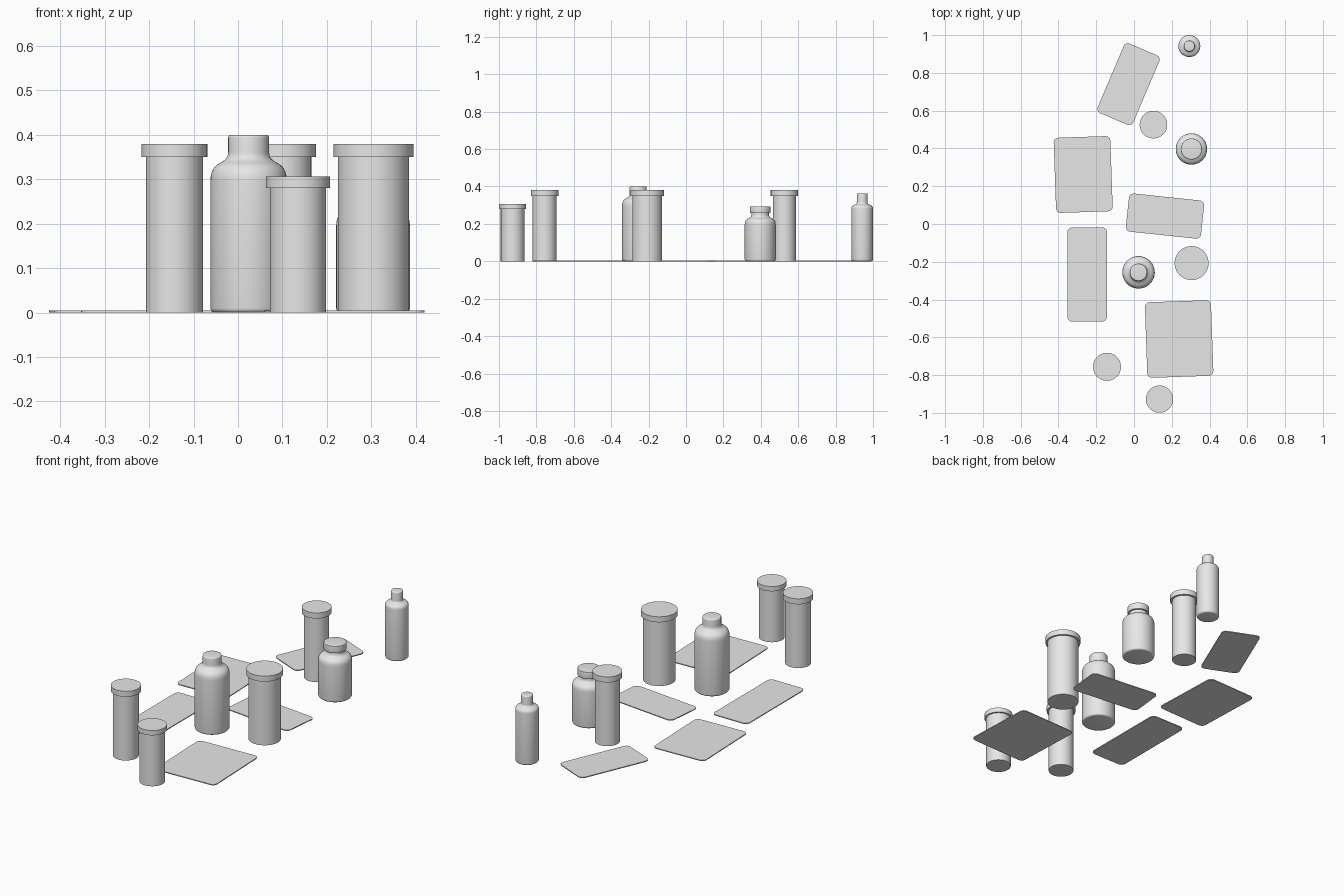
import bpy, bmesh, math
from mathutils import Vector, Matrix
from mathutils.geometry import interpolate_bezier

cube = bpy.data.objects.get("Cube")
if cube:
    bpy.data.objects.remove(cube, do_unlink=True)

gray = bpy.data.materials.new("plain gray")
gray.use_nodes = True
gray.diffuse_color = (0.8, 0.8, 0.8, 1)
gray.node_tree.nodes["Principled BSDF"].inputs["Base Color"].default_value = (0.8, 0.8, 0.8, 1)


def finish(bm, name, location, turn=0.0):
    bmesh.ops.recalc_face_normals(bm, faces=bm.faces)
    mesh = bpy.data.meshes.new(name)
    bm.to_mesh(mesh)
    bm.free()
    mesh.materials.append(gray)
    obj = bpy.data.objects.new(name, mesh)
    bpy.context.collection.objects.link(obj)
    obj.location = location
    obj.rotation_euler.z = math.radians(turn)
    bpy.ops.object.select_all(action="DESELECT")
    obj.select_set(True)
    bpy.context.view_layer.objects.active = obj
    bpy.ops.object.shade_smooth_by_angle(angle=math.radians(35))
    return obj


def lathe(name, x, y, profile, steps=48):
    """Spin a (radius, height) profile around the vertical axis."""
    bm = bmesh.new()
    verts = [bm.verts.new((r, 0, z)) for r, z in profile]
    edges = [bm.edges.new(pair) for pair in zip(verts, verts[1:])]
    bmesh.ops.spin(bm, geom=verts + edges, cent=(0, 0, 0), axis=(0, 0, 1),
                   angle=math.tau, steps=steps)
    bmesh.ops.remove_doubles(bm, verts=bm.verts, dist=0.0001)
    return finish(bm, name, (x, y, 0))


def rounded(radius, z, size, top):
    """Quarter-round edge at the bottom or top of a turned part."""
    pts = []
    for i in range(5):
        a = math.pi / 2 * i / 4
        pts.append((radius - size + size * math.sin(a), z + size * (1 - math.cos(a))))
    if top:
        pts = [(r, 2 * z - h) for r, h in reversed(pts)]
    return pts


def shoulder(radius, z, neck, neck_z):
    """S-curve running from the body wall into the neck."""
    h = neck_z - z
    curve = interpolate_bezier(Vector((radius, z, 0)), Vector((radius, z + h * 0.8, 0)),
                               Vector((neck, z + h * 0.5, 0)), Vector((neck, neck_z, 0)), 14)
    return [(p.x, p.y) for p in curve]


def bottle(name, x, y, radius, z, neck, neck_z, height):
    profile = [(0, 0)] + rounded(radius, 0, 0.01, False)
    profile += shoulder(radius, z, neck, neck_z)
    profile += rounded(neck, height, 0.006, True) + [(0, height)]
    return lathe(name, x, y, profile)


def vial(name, x, y, radius, cap_radius, cap_z, height):
    lathe(name + "_body", x, y, [(0, 0), (radius, 0), (radius, cap_z), (0, cap_z)])
    lathe(name + "_cap", x, y,
          [(0, cap_z), (cap_radius, cap_z), (cap_radius, height), (0, height)])


def card(name, x, y, width, depth, turn):
    bm = bmesh.new()
    thick = 0.005
    bmesh.ops.create_cube(bm, size=1, matrix=Matrix.Diagonal((width, depth, thick, 1)))
    upright = [e for e in bm.edges if abs(e.verts[0].co.z - e.verts[1].co.z) > thick / 2]
    bmesh.ops.bevel(bm, geom=upright, offset=0.025, segments=5, profile=0.5, affect="EDGES")
    finish(bm, name, (x, y, thick / 2), turn)


# Bottles with narrow necks
bottle("slim_bottle", 0.293, 0.942, 0.058, 0.28, 0.029, 0.315, 0.363)
bottle("large_bottle", 0.024, -0.256, 0.086, 0.295, 0.046, 0.362, 0.40)

# Squat jar: its neck sits below a wider lid
bottle("squat_jar", 0.304, 0.397, 0.083, 0.195, 0.047, 0.25, 0.27)
lathe("squat_jar_lid", 0.304, 0.397,
      [(0, 0.257)] + rounded(0.056, 0.257, 0.003, False)
      + rounded(0.056, 0.294, 0.003, True) + [(0, 0.294)])

# Straight vials with overhanging flat caps
vial("back_vial", 0.103, 0.526, 0.062, 0.073, 0.35, 0.38)
vial("wide_vial", 0.305, -0.207, 0.08, 0.09, 0.35, 0.38)
vial("left_vial", -0.143, -0.756, 0.064, 0.074, 0.35, 0.38)
vial("short_vial", 0.135, -0.927, 0.0635, 0.072, 0.28, 0.306)

# Thin rounded mats lying on the ground
card("back_mat", -0.029, 0.74, 0.205, 0.40, -23)
card("large_left_mat", -0.269, 0.262, 0.30, 0.398, 2)
card("long_left_mat", -0.248, -0.267, 0.21, 0.498, 0)
card("middle_mat", 0.164, 0.042, 0.40, 0.203, -6)
card("front_mat", 0.239, -0.609, 0.35, 0.40, 2)
